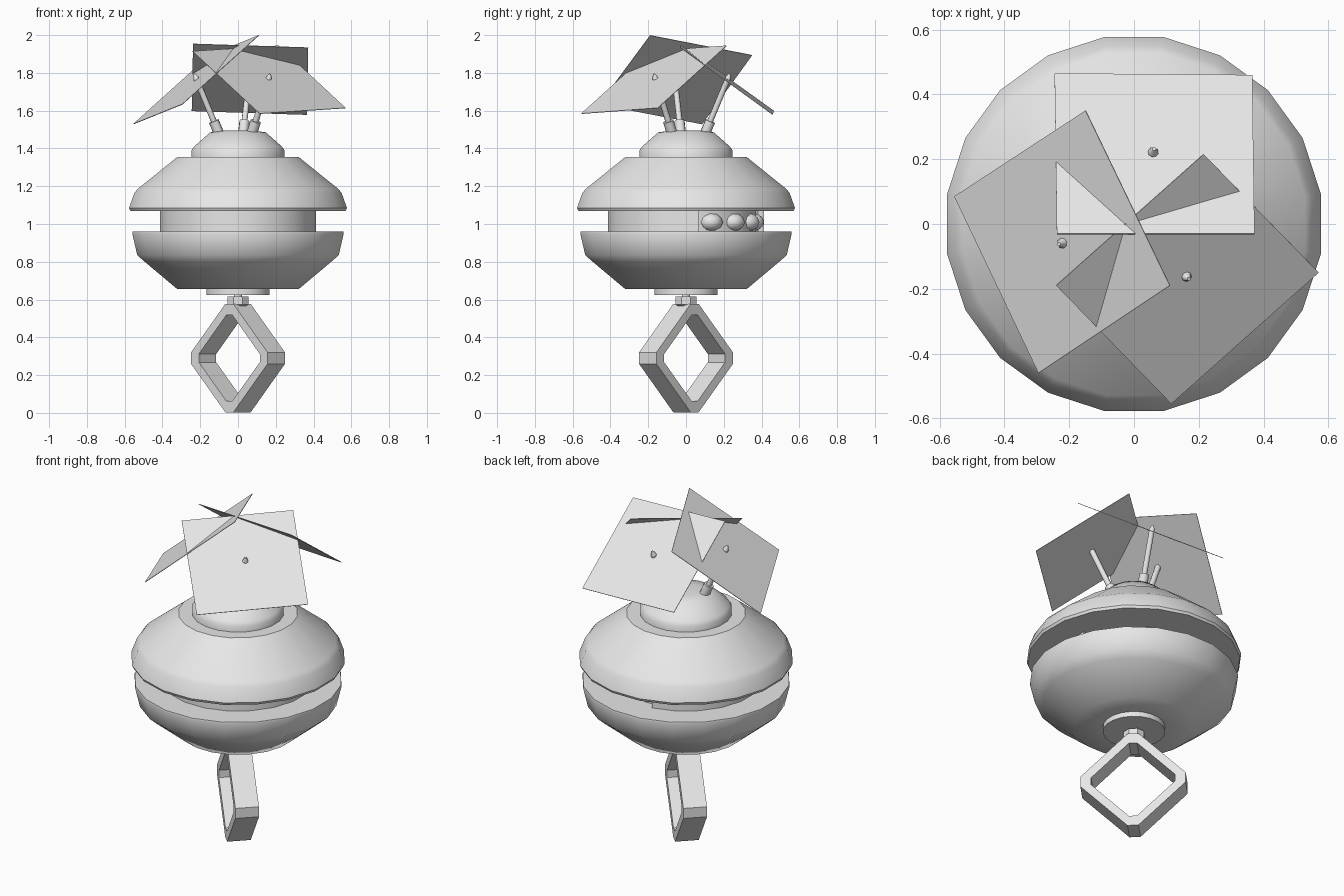
import bpy, bmesh, math
from math import radians, cos, sin, pi
from mathutils import Vector, Matrix

if "Cube" in bpy.data.objects:
    bpy.data.objects.remove(bpy.data.objects["Cube"])

grey = bpy.data.materials.new("light_grey")
grey.diffuse_color = (0.8, 0.8, 0.8, 1)
grey.use_nodes = True
grey.node_tree.nodes["Principled BSDF"].inputs["Base Color"].default_value = grey.diffuse_color


def finish(name, bm, smooth=None):
    """Turn a bmesh into a named object, optionally smooth below an angle."""
    bmesh.ops.recalc_face_normals(bm, faces=bm.faces)
    mesh = bpy.data.meshes.new(name)
    bm.to_mesh(mesh)
    bm.free()
    mesh.materials.append(grey)
    ob = bpy.data.objects.new(name, mesh)
    bpy.context.collection.objects.link(ob)
    if smooth:
        bpy.ops.object.select_all(action='DESELECT')
        ob.select_set(True)
        bpy.context.view_layer.objects.active = ob
        bpy.ops.object.shade_smooth_by_angle(angle=radians(smooth))
    return ob


def lathe(name, profile, sides=20, smooth=50):
    """Revolve (radius, z) points about z and cap both ends."""
    bm = bmesh.new()
    rings = []
    for r, z in profile:
        rings.append([bm.verts.new((r * cos((i + .5) * 2 * pi / sides),
                                    r * sin((i + .5) * 2 * pi / sides), z))
                      for i in range(sides)])
    for a, b in zip(rings, rings[1:]):
        for i in range(sides):
            j = (i + 1) % sides
            bm.faces.new((a[i], a[j], b[j], b[i]))
    bm.faces.new(rings[0])
    bm.faces.new(rings[-1])
    return finish(name, bm, smooth)


def rod(name, p, q, r1, r2, sides=8):
    """Tapered cylinder from p to q."""
    p, q = Vector(p), Vector(q)
    bm = bmesh.new()
    rot = (q - p).to_track_quat('Z', 'Y').to_matrix().to_4x4()
    bmesh.ops.create_cone(bm, cap_ends=True, segments=sides, radius1=r1, radius2=r2,
                          depth=(q - p).length,
                          matrix=Matrix.Translation((p + q) / 2) @ rot)
    return finish(name, bm, 50)


# Body shells
lathe("top_dome", [(0.25, 1.34), (0.25, 1.39), (0.235, 1.41), (0.15, 1.485), (0.08, 1.495)])
lathe("upper_shell", [(0.40, 1.07), (0.577, 1.07), (0.584, 1.085), (0.555, 1.165),
                      (0.535, 1.188), (0.325, 1.355), (0.24, 1.355)], smooth=35)
lathe("lower_shell", [(0.17, 0.655), (0.325, 0.655), (0.50, 0.80), (0.54, 0.835),
                      (0.567, 0.95), (0.565, 0.96), (0.38, 0.96)])
lathe("base_disc", [(0.17, 0.625), (0.17, 0.66)])
lathe("neck", [(0.022, 0.60), (0.022, 0.63)], 10)
lathe("neck_collar", [(0.045, 0.565), (0.06, 0.575), (0.06, 0.615), (0.05, 0.617)], 8, 30)

# Waist band, open towards the right rear
bm = bmesh.new()
arc = [radians(99 + (369 - 99) * i / 15) for i in range(16)]
loops = [[bm.verts.new((r * cos(a), r * sin(a), z)) for a in arc]
         for r, z in ((0.418, 0.955), (0.418, 1.075), (0.385, 1.075), (0.385, 0.955))]
for k in range(4):
    a, b = loops[k], loops[(k + 1) % 4]
    for i in range(15):
        bm.faces.new((a[i], a[i + 1], b[i + 1], b[i]))
for i in (0, 15):
    bm.faces.new([l[i] for l in loops])
finish("waist_band", bm, 35)
lathe("waist_core", [(0.375, 0.955), (0.375, 1.075)])

# Rounded lumps inside the waist opening
for k, deg in enumerate((22, 45, 68, 86)):
    bm = bmesh.new()
    a = radians(deg)
    m = (Matrix.Translation((0.35 * cos(a), 0.35 * sin(a), 1.01))
         @ Matrix.Diagonal((0.065, 0.065, 0.05, 1)))
    bmesh.ops.create_icosphere(bm, subdivisions=2, radius=1, matrix=m)
    finish("waist_lump_%d" % k, bm, 60)

# Diamond shaped foot ring with blunt corners
def diamond(h, f):
    return [(f, h), (h, f), (h, -f), (f, -h), (-f, -h), (-h, -f), (-h, f), (-f, h)]

bm = bmesh.new()
layers = []
for depth in (-0.065, 0.065):
    for h, f in ((0.287, 0.03), (0.228, 0.022)):
        ring = []
        for u, w in diamond(h, f):
            s = math.sqrt(0.5)
            ring.append(bm.verts.new(((u + depth) * s, (depth - u) * s, 0.29 + w)))
        layers.append(ring)
fo, fi, bo, bi = layers
for a, b in ((fo, fi), (fi, bi), (bi, bo), (bo, fo)):
    for i in range(8):
        j = (i + 1) % 8
        bm.faces.new((a[i], a[j], b[j], b[i]))
finish("foot_ring", bm)

# Thin tilted panels on top
panels = {
    "rear_panel": [(-0.245, 0.465, 1.60), (0.365, 0.46, 1.58),
                   (0.372, -0.03, 1.935), (-0.238, -0.03, 1.955)],
    "front_panel": [(0.57, -0.15, 1.615), (0.215, 0.215, 1.945),
                    (-0.24, -0.19, 1.915), (0.115, -0.555, 1.585)],
    "left_panel": [(-0.555, 0.085, 1.53), (-0.295, -0.46, 1.635),
                   (0.11, -0.19, 2.0), (-0.15, 0.35, 1.895)],
}
for name, pts in panels.items():
    bm = bmesh.new()
    n = (Vector(pts[1]) - Vector(pts[0])).cross(Vector(pts[2]) - Vector(pts[0])).normalized()
    if n.z < 0:
        n = -n
    top = [bm.verts.new(Vector(p)) for p in pts]
    low = [bm.verts.new(Vector(p) - n * 0.003) for p in pts]
    bm.faces.new(top)
    bm.faces.new(low)
    for i in range(4):
        j = (i + 1) % 4
        bm.faces.new((top[i], top[j], low[j], low[i]))
    finish(name, bm)

# Three splayed support rods with sleeves and pointed tips
for k, deg in enumerate((75, 195, 315)):
    a = radians(deg)
    base = Vector((0.105 * cos(a), 0.105 * sin(a), 1.48))
    tip = Vector((0.238 * cos(a), 0.238 * sin(a), 1.79))
    d = (tip - base).normalized()
    rod("rod_sleeve_%d" % k, base, base + d * 0.07, 0.028, 0.028)
    rod("support_rod_%d" % k, base, tip - d * 0.02, 0.016, 0.016)
    rod("rod_tip_%d" % k, tip - d * 0.02, tip + d * 0.005, 0.016, 0.006)
